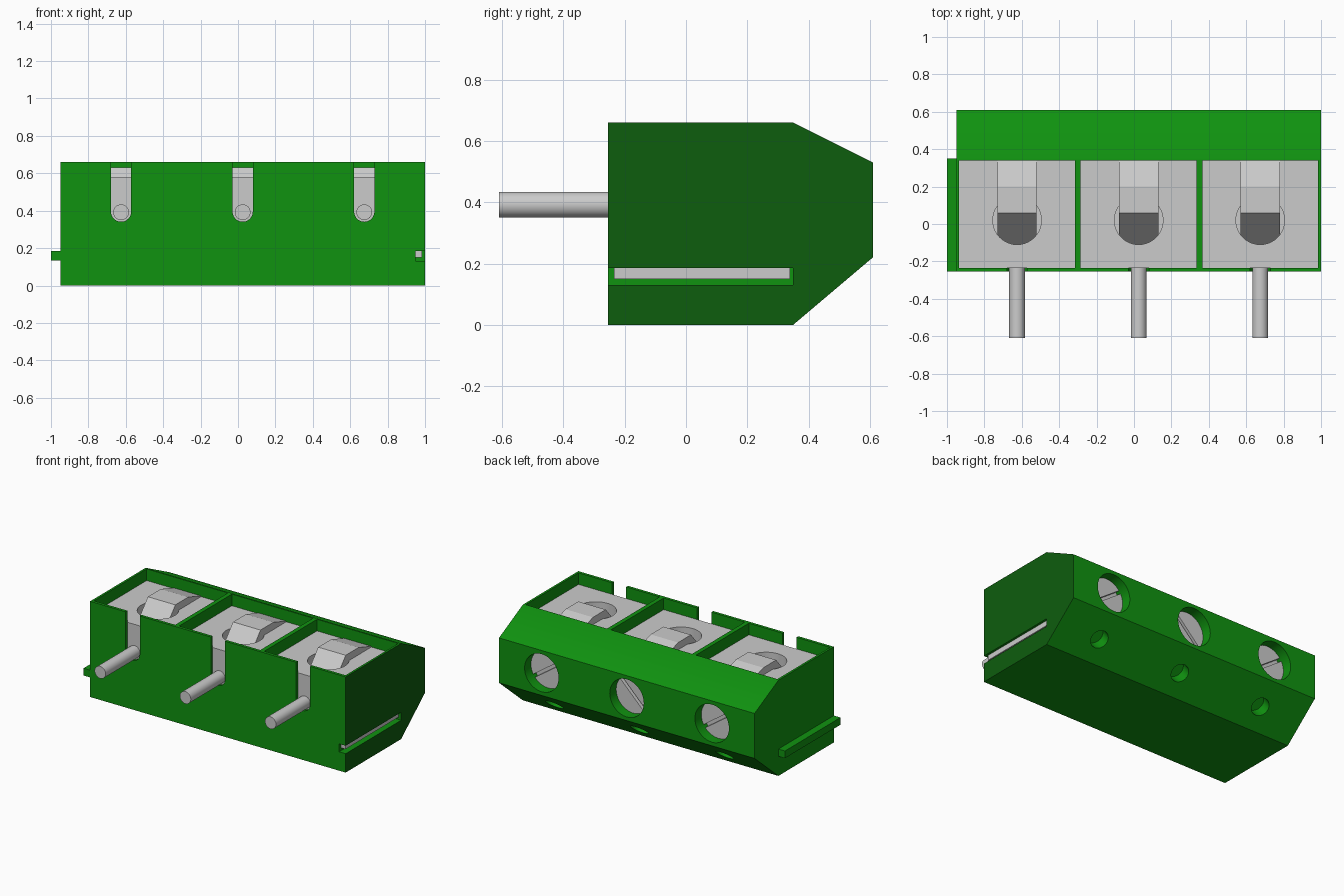
import bpy, bmesh, math
from mathutils import Matrix, Vector

cube = bpy.data.objects.get("Cube")
if cube:
    bpy.data.objects.remove(cube, do_unlink=True)


def material(name, rgb, metallic=0.0):
    m = bpy.data.materials.new(name)
    m.use_nodes = True
    m.diffuse_color = (*rgb, 1)
    m.node_tree.nodes["Principled BSDF"].inputs["Base Color"].default_value = (*rgb, 1)
    return m


GREEN = material("green plastic", (0.005, 0.29, 0.005))
DARK = material("dark green plastic", (0.004, 0.11, 0.004))
METAL = material("light grey metal", (0.6, 0.6, 0.6))


def finish(name, bm, mat):
    bmesh.ops.recalc_face_normals(bm, faces=bm.faces)
    me = bpy.data.meshes.new(name)
    bm.to_mesh(me)
    bm.free()
    ob = bpy.data.objects.new(name, me)
    bpy.context.collection.objects.link(ob)
    me.materials.append(mat)
    return ob


def box(name, lo, hi, mat):
    bm = bmesh.new()
    lo, hi = Vector(lo), Vector(hi)
    bmesh.ops.create_cube(bm, size=1, matrix=Matrix.Translation((lo + hi) / 2)
                          @ Matrix.Diagonal((*(hi - lo), 1)))
    return finish(name, bm, mat)


def rod(name, a, b, r, mat, sides=40):
    """Cylinder from point a to point b."""
    a, b = Vector(a), Vector(b)
    bm = bmesh.new()
    rot = (b - a).to_track_quat('Z', 'Y').to_matrix().to_4x4()
    bmesh.ops.create_cone(bm, cap_ends=True, segments=sides, radius1=r, radius2=r,
                          depth=(b - a).length, matrix=Matrix.Translation((a + b) / 2) @ rot)
    return finish(name, bm, mat)


def prism(name, profile, x0, x1, mat):
    """Extrude a (y, z) profile along x."""
    bm = bmesh.new()
    f = bm.faces.new([bm.verts.new((x0, y, z)) for y, z in profile])
    ext = bmesh.ops.extrude_face_region(bm, geom=[f])
    bmesh.ops.translate(bm, vec=(x1 - x0, 0, 0),
                        verts=[v for v in ext["geom"] if isinstance(v, bmesh.types.BMVert)])
    return finish(name, bm, mat)


def activate(ob):
    bpy.ops.object.select_all(action='DESELECT')
    ob.select_set(True)
    bpy.context.view_layer.objects.active = ob


def cut(ob, cutter):
    """Subtract the cutter and discard it."""
    cutter.hide_render = True
    mod = ob.modifiers.new("cut", 'BOOLEAN')
    mod.operation = 'DIFFERENCE'
    mod.solver = 'EXACT'
    mod.object = cutter
    activate(ob)
    bpy.ops.object.modifier_apply(modifier=mod.name)
    bpy.data.objects.remove(cutter, do_unlink=True)


def smooth(ob):
    activate(ob)
    bpy.ops.object.shade_smooth_by_angle(angle=math.radians(30))


# Housing with a chamfered back
PROFILE = [(-0.255, 0), (0.35, 0), (0.61, 0.22), (0.61, 0.53), (0.35, 0.66), (-0.255, 0.66)]
housing = prism("housing", PROFILE, -0.95, 1.0, GREEN)

# Interlocking rail on one end, matching groove on the other
box("side_rail", (-1.0, -0.255, 0.135), (-0.95, 0.35, 0.185), GREEN)
cut(housing, box("groove", (0.95, -0.4, 0.13), (1.1, 0.35, 0.185), GREEN))

slope_normal = Vector((0, 0.22, -0.26)).normalized()

for i, c in enumerate((-0.625, 0.025, 0.675)):
    n = f"_{i + 1}"
    # Housing openings: top cavity, pin slot, screw hole, test hole
    cut(housing, box("cavity", (c - 0.31, -0.235, 0.15), (c + 0.31, 0.34, 0.8), GREEN))
    cut(housing, box("slot", (c - 0.054, -0.4, 0.395), (c + 0.054, -0.2, 0.8), GREEN))
    cut(housing, rod("slot_end", (c, -0.4, 0.395), (c, -0.2, 0.395), 0.054, GREEN))
    cut(housing, rod("screw_hole", (c, 0.45, 0.375), (c, 0.8, 0.375), 0.13, GREEN))
    p = Vector((c, 0.472, 0.103))
    cut(housing, rod("test_hole", p - slope_normal * 0.08, p + slope_normal * 0.2, 0.06, GREEN))

    # Metal clamp block with a round wire opening
    block = box("clamp_block" + n, (c - 0.31, -0.235, 0.15), (c + 0.31, 0.34, 0.58), METAL)
    cut(block, rod("opening", (c, 0.02, 0.3), (c, 0.02, 0.8), 0.13, METAL))
    smooth(block)

    # Bent tongue dipping into the opening
    prism("clamp_tongue" + n, [(0.34, 0.56), (0.34, 0.585), (0.2, 0.63), (0.06, 0.63),
                               (-0.12, 0.42), (-0.12, 0.4), (0.14, 0.4), (0.14, 0.56)],
          c - 0.105, c + 0.105, METAL)

    # Solder pin
    smooth(rod("pin" + n, (c, -0.61, 0.392), (c, -0.2, 0.392), 0.042, METAL, 32))

    # Slotted screw head
    screw = rod("screw" + n, (c, 0.45, 0.375), (c, 0.54, 0.375), 0.13, METAL)
    slit = box("slit", (-0.2, -0.03, -0.011), (0.2, 0.05, 0.011), METAL)
    angle = math.radians(-45 if i == 1 else 35)
    slit.data.transform(Matrix.Translation((c, 0.54, 0.375)) @ Matrix.Rotation(angle, 4, 'Y'))
    cut(screw, slit)
    smooth(screw)

# Darker plastic on the grooved end face
while len(housing.data.materials) > 1:
    housing.data.materials.pop()
housing.data.materials.append(DARK)
for poly in housing.data.polygons:
    poly.material_index = 1 if poly.center.x > 0.998 and poly.normal.x > 0.9 else 0
smooth(housing)
